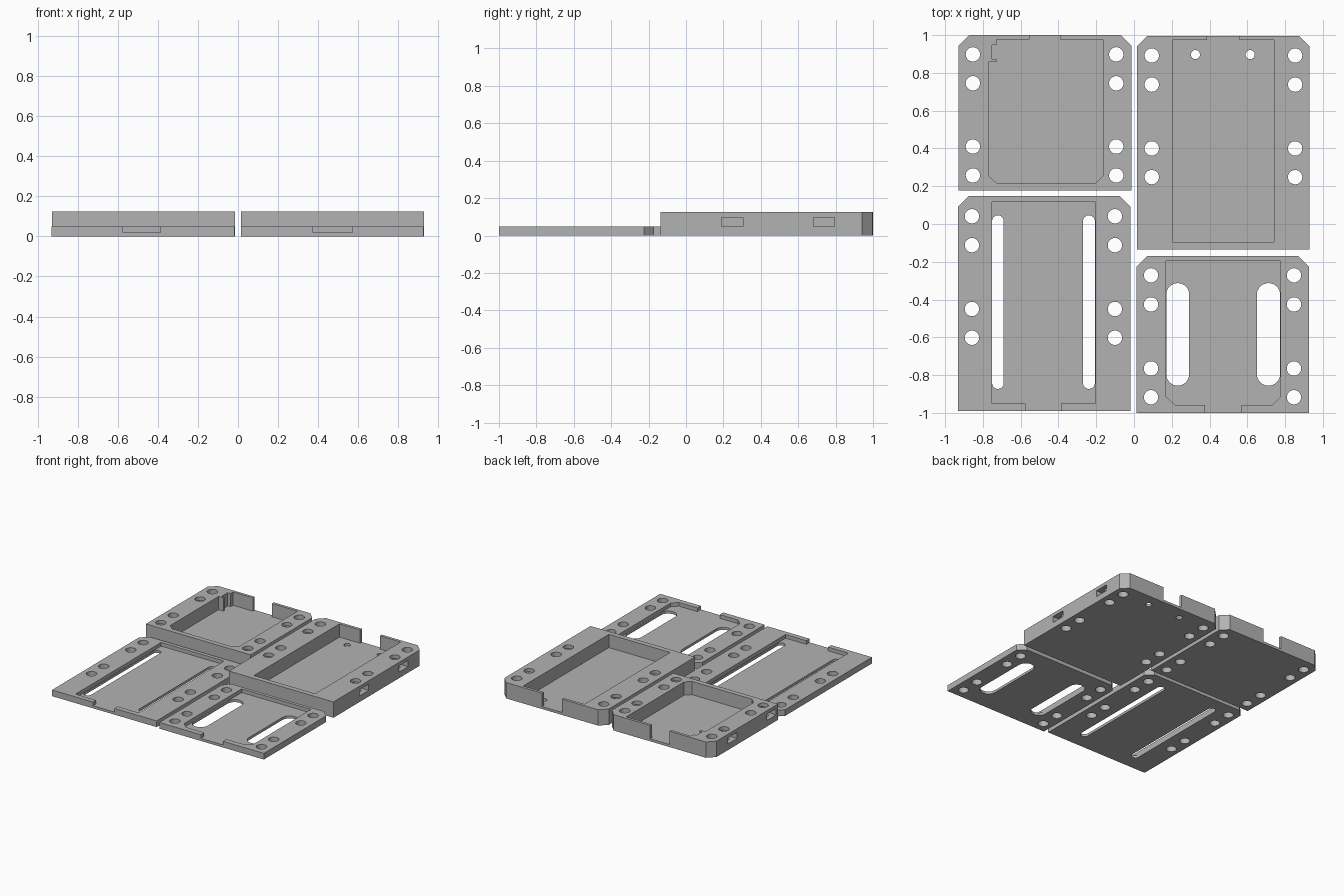
import bpy, bmesh, math

if "Cube" in bpy.data.objects:
    bpy.data.objects.remove(bpy.data.objects["Cube"])

grey = bpy.data.materials.new("plain grey")
grey.diffuse_color = (0.45, 0.45, 0.45, 1)
grey.use_nodes = True
grey.node_tree.nodes["Principled BSDF"].inputs["Base Color"].default_value = grey.diffuse_color
FLOOR = 0.02      # pocket floor height
HOLE_R = 0.038    # screw hole radius


def prism(bm, pts, z0, z1):
    """Closed prism from a counter-clockwise outline."""
    lo = [bm.verts.new((x, y, z0)) for x, y in pts]
    hi = [bm.verts.new((x, y, z1)) for x, y in pts]
    bm.faces.new(lo[::-1])
    bm.faces.new(hi)
    n = len(pts)
    for i in range(n):
        j = (i + 1) % n
        bm.faces.new((lo[i], lo[j], hi[j], hi[i]))


def rect(x0, x1, y0, y1):
    return [(x0, y0), (x1, y0), (x1, y1), (x0, y1)]


def circle(x, y, r, n=32):
    return [(x + r * math.cos(2 * math.pi * i / n), y + r * math.sin(2 * math.pi * i / n))
            for i in range(n)]


def rounded_slot(x0, x1, y0, y1, n=16):
    cx, r = (x0 + x1) / 2, (x1 - x0) / 2
    top = [(cx + r * math.cos(math.pi * i / n), y1 - r + r * math.sin(math.pi * i / n))
           for i in range(n + 1)]
    bottom = [(cx - r * math.cos(math.pi * i / n), y0 + r - r * math.sin(math.pi * i / n))
              for i in range(n + 1)]
    return top + bottom


def make_object(name, bm):
    mesh = bpy.data.meshes.new(name)
    bm.to_mesh(mesh)
    bm.free()
    ob = bpy.data.objects.new(name, mesh)
    bpy.context.collection.objects.link(ob)
    return ob


def tray(name, box, height, pocket, hole_x, hole_y, slots=(), pins=(), nut_slots=False):
    x0, x1, y0, y1 = box
    c = 0.055
    # body with chamfered back corners
    bm = bmesh.new()
    prism(bm, [(x0, y0), (x1, y0), (x1, y1 - c), (x1 - c, y1), (x0 + c, y1), (x0, y1 - c)],
          0, height)
    body = make_object(name, bm)
    body.data.materials.append(grey)

    # pocket and screw holes
    first = bmesh.new()
    prism(first, pocket, FLOOR, height + 0.1)
    for x in hole_x:
        for y in hole_y:
            prism(first, circle(x, y, HOLE_R), -0.1, height + 0.1)

    # floor slots, pin holes and side nut slots
    second = bmesh.new()
    for s in slots:
        prism(second, rounded_slot(*s), -0.1, height + 0.05)
    for x, y in pins:
        prism(second, circle(x, y, 0.024, 24), -0.1, height + 0.05)
    if nut_slots:
        for y in hole_y[1::2]:
            prism(second, rect(x0 - 0.1, hole_x[0] + 0.055, y - 0.057, y + 0.057), 0.048, 0.097)
            prism(second, rect(hole_x[1] - 0.055, x1 + 0.1, y - 0.057, y + 0.057), 0.048, 0.097)

    cutters = [make_object(name + "_cutter", b) for b in (first, second)]
    for cut in cutters:
        mod = body.modifiers.new("cut", 'BOOLEAN')
        mod.operation = 'DIFFERENCE'
        mod.solver = 'EXACT'
        mod.object = cut
        cut.hide_render = True
    bpy.context.view_layer.update()
    graph = bpy.context.evaluated_depsgraph_get()
    result = bpy.data.meshes.new_from_object(body.evaluated_get(graph))
    body.modifiers.clear()
    body.data = result
    for cut in cutters:
        bpy.data.objects.remove(cut)


# deep short tray, with a small latch recess in the pocket's back left corner
tray("back_left_tray", (-0.928, -0.014, 0.178, 1.0), 0.125,
     [(-0.727, 0.217), (-0.203, 0.217), (-0.163, 0.258), (-0.163, 0.978), (-0.388, 0.978),
      (-0.388, 1.1), (-0.554, 1.1), (-0.554, 0.978), (-0.727, 0.978), (-0.727, 0.947),
      (-0.753, 0.947), (-0.753, 0.873), (-0.727, 0.873), (-0.727, 0.857), (-0.77, 0.857),
      (-0.77, 0.255)],
     (-0.853, -0.094), (0.898, 0.745, 0.41, 0.257), nut_slots=True)

# deep long tray
tray("back_right_tray", (0.015, 0.928, -0.135, 0.996), 0.125,
     [(0.205, -0.095), (0.74, -0.095), (0.74, 0.973), (0.558, 0.973), (0.558, 1.1),
      (0.386, 1.1), (0.386, 0.973), (0.205, 0.973)],
     (0.094, 0.853), (0.892, 0.738, 0.40, 0.248),
     pins=((0.325, 0.897), (0.615, 0.897)), nut_slots=True)

# thin long plate with two narrow floor slots
tray("front_left_plate", (-0.931, -0.018, -0.99, 0.147), 0.049,
     [(-0.753, -0.95), (-0.574, -0.95), (-0.574, -1.1), (-0.386, -1.1), (-0.386, -0.95),
      (-0.204, -0.95), (-0.204, 0.117), (-0.753, 0.117)],
     (-0.858, -0.101), (0.041, -0.112, -0.45, -0.602),
     slots=((-0.751, -0.69, -0.873, 0.046), (-0.27, -0.207, -0.873, 0.046)))

# thin short plate with two wide floor slots
tray("front_right_plate", (0.014, 0.926, -1.0, -0.17), 0.049,
     [(0.217, -0.957), (0.375, -0.957), (0.375, -1.1), (0.57, -1.1), (0.57, -0.957),
      (0.732, -0.957), (0.775, -0.914), (0.775, -0.196), (0.17, -0.196), (0.17, -0.914)],
     (0.09, 0.847), (-0.272, -0.426, -0.765, -0.917),
     slots=((0.171, 0.292, -0.856, -0.313), (0.65, 0.774, -0.856, -0.313)))
